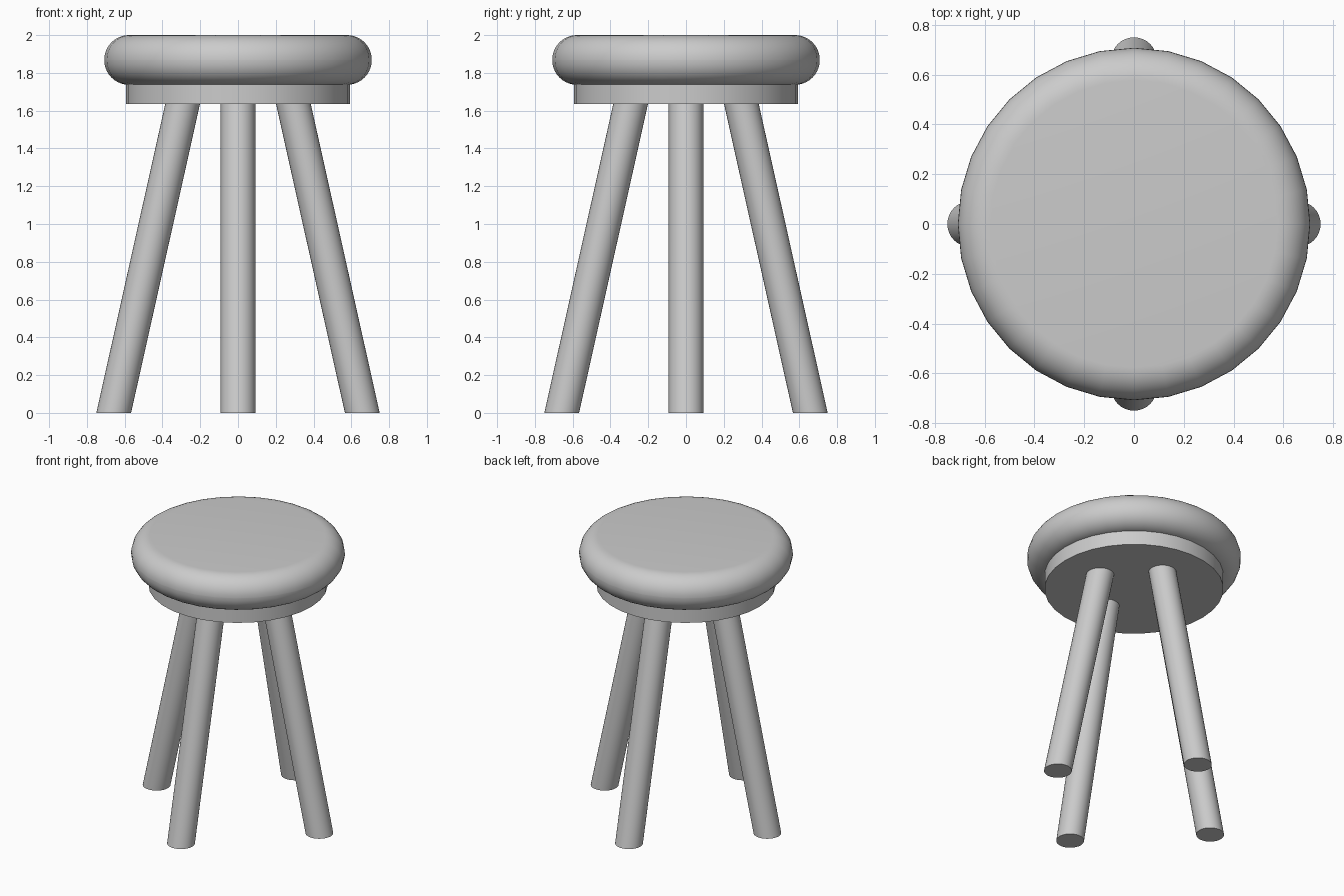
import bpy, math
from mathutils import Vector

if "Cube" in bpy.data.objects:
    bpy.data.objects.remove(bpy.data.objects["Cube"])

SIDES = 32


def cylinder(name, radius, z0, z1):
    bpy.ops.mesh.primitive_cylinder_add(vertices=SIDES, radius=radius, depth=z1 - z0,
                                        location=(0, 0, (z0 + z1) / 2))
    obj = bpy.context.object
    obj.name = name
    return obj


def smooth(obj, angle=40):
    bpy.ops.object.select_all(action='DESELECT')
    obj.select_set(True)
    bpy.context.view_layer.objects.active = obj
    bpy.ops.object.shade_smooth_by_angle(angle=math.radians(angle))


# Round cushion with fully rounded rim
cushion = cylinder("seat_cushion", 0.708, 1.737, 2.0)
bevel = cushion.modifiers.new("rounded_rim", 'BEVEL')
bevel.width = 0.13
bevel.segments = 10
bevel.limit_method = 'ANGLE'
bevel.angle_limit = math.radians(60)
bpy.ops.object.modifier_apply(modifier=bevel.name)
smooth(cushion)

# Thin disc under the cushion
smooth(cylinder("seat_base", 0.593, 1.635, 1.74))

# Four splayed legs, sheared so both ends stay level
FOOT, SLOPE, TOP = 0.658, 0.223, 1.68
for i, name in enumerate(("right_leg", "back_leg", "left_leg", "front_leg")):
    leg = cylinder(name, 0.092, 0, TOP)
    a = i * math.pi / 2
    out = Vector((math.cos(a), math.sin(a), 0))
    for v in leg.data.vertices:
        v.co += out * (FOOT - SLOPE * (v.co.z + TOP / 2))
    smooth(leg)
